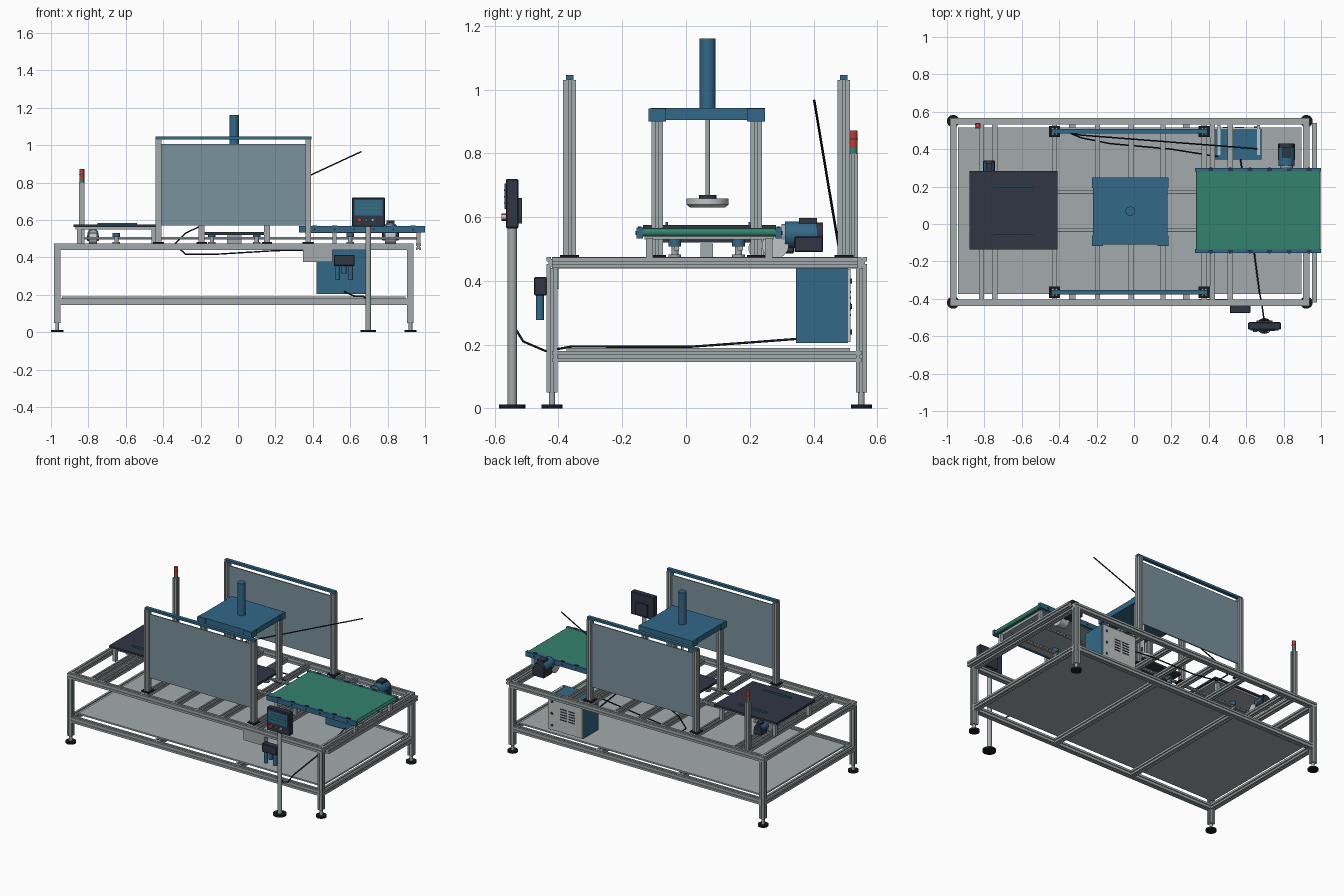
import bpy, bmesh, math
from mathutils import Vector, Matrix

if "Cube" in bpy.data.objects:
    bpy.data.objects.remove(bpy.data.objects["Cube"])


def material(name, r, g, b):
    lin = [(c / 255 / 12.92 if c < 11 else ((c / 255 + 0.055) / 1.055) ** 2.4) for c in (r, g, b)]
    m = bpy.data.materials.new(name)
    m.use_nodes = True
    m.diffuse_color = (*lin, 1)
    m.node_tree.nodes["Principled BSDF"].inputs["Base Color"].default_value = (*lin, 1)
    return m


ALU = material("aluminium", 163, 171, 172)
BLUE = material("machine blue", 50, 104, 136)
PANEL = material("panel grey blue", 122, 146, 158)
GREEN = material("belt green", 51, 130, 108)
DARK = material("charcoal", 48, 54, 68)
BLACK = material("black rubber", 24, 26, 30)
RED = material("signal red", 185, 62, 52)
PALE = material("pale grey", 192, 196, 196)


def finish(name, bm, mat, smooth=False):
    bmesh.ops.recalc_face_normals(bm, faces=bm.faces)
    me = bpy.data.meshes.new(name)
    for f in bm.faces:
        f.smooth = smooth and len(f.verts) == 4
    bm.to_mesh(me)
    bm.free()
    me.materials.append(mat)
    ob = bpy.data.objects.new(name, me)
    bpy.context.collection.objects.link(ob)
    return ob


def box(name, x, y, z, mat, bevel=0):
    """Box from (min, max) pairs on each axis."""
    bm = bmesh.new()
    bmesh.ops.create_cube(bm, size=1)
    for v in bm.verts:
        v.co = Vector([(a + b) / 2 + c * (b - a) for (a, b), c in zip((x, y, z), v.co)])
    if bevel:
        bmesh.ops.bevel(bm, geom=bm.edges[:], offset=bevel, segments=1, affect='EDGES')
    return finish(name, bm, mat)


def rod(name, a, b, r, mat, r2=None, sides=24):
    """Cylinder or cone from point a to point b."""
    a, b = Vector(a), Vector(b)
    bm = bmesh.new()
    bmesh.ops.create_cone(bm, cap_ends=True, segments=sides, radius1=r,
                          radius2=r if r2 is None else r2, depth=(b - a).length)
    rot = Vector((0, 0, 1)).rotation_difference(b - a).to_matrix().to_4x4()
    bmesh.ops.transform(bm, matrix=Matrix.Translation((a + b) / 2) @ rot, verts=bm.verts)
    return finish(name, bm, mat, True)


def beam(name, axis, span, c1, c2, w=0.035, h=None, mat=ALU):
    """Slotted extrusion along an axis; c1, c2 are centres on the other two axes."""
    h = h or w
    s, d = 0.004, 0.006
    side = [(-1, -1, 0, 0), (-s, -1, 1, 0), (-s, -1, 1, d), (s, -1, 1, d), (s, -1, 1, 0)]
    pts = []
    for k in range(4):
        long, short = (w, h) if k % 2 == 0 else (h, w)
        for u, _, slot, depth in side:
            p = Vector((u if slot else -long / 2, -short / 2 + depth))
            pts.append(Matrix.Rotation(k * math.pi / 2, 2) @ p)
    bm = bmesh.new()
    vs = []
    for p in pts:
        co = [c1 + p.x, c2 + p.y]
        co.insert(axis, span[0])
        vs.append(bm.verts.new(co))
    face = bm.faces.new(vs)
    ext = bmesh.ops.extrude_face_region(bm, geom=[face])["geom"]
    move = Vector((0, 0, 0))
    move[axis] = span[1] - span[0]
    bmesh.ops.translate(bm, vec=move, verts=[g for g in ext if isinstance(g, bmesh.types.BMVert)])
    return finish(name, bm, mat)


def cable(name, pts, r=0.004):
    cu = bpy.data.curves.new(name, 'CURVE')
    cu.dimensions = '3D'
    cu.bevel_depth = r
    cu.bevel_resolution = 1
    sp = cu.splines.new('POLY')
    sp.points.add(len(pts) - 1)
    for p, co in zip(sp.points, pts):
        p.co = (*co, 1)
    cu.materials.append(BLACK)
    bpy.context.collection.objects.link(bpy.data.objects.new(name, cu))


# Base frame: legs, levelling feet and rails
XL, XR, YF, YB = -0.967, 0.922, -0.42, 0.55
for x in (XL, XR):
    for y in (YF, YB):
        beam("leg", 2, (0.05, 0.44), x, y)
        rod("foot_pad", (x, y, 0), (x, y, 0.013), 0.033, BLACK)
        rod("foot_stem", (x, y, 0.013), (x, y, 0.05), 0.01, ALU)
    for z in (0.163, 0.457):
        beam("end_rail", 1, (YF, YB), x, z)
for y in (YF, YB):
    beam("top_rail", 0, (XL - 0.017, XR + 0.017), y, 0.457)
    beam("lower_rail", 0, (XL, XR), y, 0.163)
for x in (-0.33, 0.28):
    beam("shelf_crossbar", 1, (YF, YB), x, 0.163)
box("shelf", (-0.94, 0.895), (-0.375, 0.515), (0.18, 0.19), ALU)

# Deck crossbars and long guide bars
for x in (-0.815, -0.745, -0.425, -0.195, -0.015, 0.155, 0.375, 0.42, 0.515, 0.965):
    beam("deck_crossbar", 1, (YF, YB - 0.01), x, 0.457, 0.028, 0.034)
for y in (-0.03, 0.17):
    box("guide_bar", (-0.82, 0.965), (y - 0.008, y + 0.008), (0.495, 0.51), ALU)
    box("guide_strip", (-0.82, 0.965), (y - 0.009, y + 0.009), (0.501, 0.504), DARK)

# Guard walls on both sides
for y in (-0.365, 0.495):
    for x in (-0.425, 0.375):
        beam("guard_post", 2, (0.475, 1.03), x, y, 0.03, 0.04)
        box("guard_base", (x - 0.03, x + 0.03), (y - 0.03, y + 0.03), (0.475, 0.481), BLACK)
    box("guard_panel", (-0.41, 0.36), (y - 0.004, y + 0.004), (0.57, 1.005), PANEL)
    box("guard_top_bar", (-0.44, 0.392), (y - 0.012, y + 0.012), (1.03, 1.045), BLUE)

# Press
PX, PY = -0.02, 0.068
for x in (-0.195, 0.155):
    for y in (-0.09, 0.22):
        beam("press_post", 2, (0.475, 0.905), x, y, 0.03, 0.036)
        box("press_post_base", (x - 0.028, x + 0.028), (y - 0.028, y + 0.028), (0.475, 0.481), BLACK)
        box("press_corner_plate", (x - 0.03, x + 0.03), (y - 0.028, y + 0.028), (0.9, 0.941), BLUE)
box("press_top_plate", (-0.22, 0.18), (-0.11, 0.248), (0.905, 0.942), BLUE)
rod("press_cylinder", (PX, PY, 0.942), (PX, PY, 1.16), 0.025, BLUE)
rod("press_rod", (PX, PY, 0.66), (PX, PY, 0.905), 0.007, ALU)
rod("press_collar", (PX, PY, 0.655), (PX, PY, 0.67), 0.027, DARK)
rod("press_disc", (PX, PY, 0.64), (PX, PY, 0.658), 0.066, PALE)
rod("press_disc_lower", (PX, PY, 0.63), (PX, PY, 0.64), 0.055, PALE, 0.066)
box("press_table", (-0.18, 0.145), (-0.1, 0.235), (0.52, 0.535), DARK)
box("press_table_block", (-0.06, 0.02), (0.045, 0.085), (0.475, 0.518), ALU)

# Pedestals under the tables
for x in (-0.65, -0.14, 0.1, 0.6):
    for y in (-0.035, 0.165):
        rod("pedestal_stem", (x, y, 0.475), (x, y, 0.512), 0.011, ALU)
        rod("pedestal_cap", (x, y, 0.508), (x, y, 0.53), 0.02, BLUE)
        rod("pedestal_base", (x, y, 0.475), (x, y, 0.483), 0.02, ALU)

# Outfeed conveyor with green belt
box("belt", (0.34, 0.99), (-0.135, 0.28), (0.547, 0.566), GREEN)
for x in (0.345, 0.985):
    rod("belt_roller", (x, -0.135, 0.552), (x, 0.28, 0.552), 0.013, GREEN)
box("conveyor_bed", (0.38, 0.96), (-0.13, 0.275), (0.53, 0.547), ALU)
for y, out in ((-0.145, -1), (0.29, 1)):
    box("conveyor_side", (0.325, 1.0), (y - 0.01, y + 0.01), (0.533, 0.567), BLUE)
    for i in range(6):
        x = 0.41 + i * 0.105
        box("side_clip", (x - 0.013, x + 0.013), (y - 0.006, y + 0.006), (0.567, 0.571), DARK)
        rod("side_bolt", (x, y, 0.55), (x, y + out * 0.013, 0.55), 0.006, DARK, sides=8)
    for x in (0.375, 0.515, 0.965):
        box("conveyor_leg", (x - 0.011, x + 0.011), (y - out * 0.03 - 0.011, y - out * 0.03 + 0.011),
            (0.47, 0.535), ALU)

# Infeed table with dark top
box("infeed_top", (-0.88, -0.41), (-0.135, 0.283), (0.562, 0.575), DARK)
box("infeed_bed", (-0.87, -0.42), (-0.125, 0.275), (0.55, 0.562), ALU)
for y in (-0.06, 0.2):
    box("infeed_guide", (-0.75, -0.54), (y - 0.004, y + 0.004), (0.575, 0.584), BLUE)
for x in (-0.85, -0.45):
    for y in (-0.11, 0.255):
        box("infeed_leg", (x - 0.012, x + 0.012), (y - 0.012, y + 0.012), (0.47, 0.552), ALU)


# Drive motors
def motor(x, y, z, s):
    rod("gearbox", (x - 0.03 * s, y - 0.03, z - 0.033 * s), (x + 0.03 * s, y - 0.03, z - 0.033 * s), 0.042 * s, PALE)
    rod("motor_flange", (x, y - 0.01, z), (x, y + 0.015, z), 0.034 * s, ALU)
    rod("motor_body", (x, y, z), (x, y + 0.1 * s, z), 0.042 * s, BLUE)
    rod("motor_fan_cover", (x, y + 0.1 * s, z), (x, y + 0.12 * s, z), 0.038 * s, DARK)
    box("motor_terminal_box", (x - 0.045 * s, x + 0.045 * s), (y + 0.03 * s, y + 0.12 * s),
        (z - 0.055 * s, z - 0.005), DARK, 0.004)
    box("motor_top_box", (x - 0.022 * s, x + 0.022 * s), (y + 0.045 * s, y + 0.1 * s),
        (z + 0.03 * s, z + 0.053 * s), DARK)


motor(0.815, 0.31, 0.545, 1)
motor(-0.775, 0.255, 0.525, 0.7)

# Signal tower
TX, TY = -0.835, 0.525
beam("signal_post", 2, (0.475, 0.8), TX, TY, 0.03)
rod("signal_green", (TX, TY, 0.8), (TX, TY, 0.817), 0.013, GREEN)
rod("signal_red", (TX, TY, 0.817), (TX, TY, 0.872), 0.013, RED)
rod("signal_ring", (TX, TY, 0.843), (TX, TY, 0.847), 0.014, DARK)

# Control cabinet with vented door
box("cabinet", (0.42, 0.682), (0.345, 0.508), (0.205, 0.44), BLUE)
box("cabinet_door", (0.423, 0.679), (0.508, 0.516), (0.208, 0.437), PALE)
for x in (0.455, 0.665):
    box("cabinet_hanger", (x - 0.008, x + 0.008), (0.37, 0.53), (0.44, 0.446), PALE)
for col in (0.5, 0.565):
    for row in range(5):
        z = 0.29 + row * 0.018
        box("vent_slot", (col - 0.024, col + 0.024), (0.515, 0.518), (z, z + 0.007), DARK)
for z in (0.24, 0.32, 0.4):
    rod("door_lock", (0.65, 0.514, z), (0.65, 0.52, z), 0.008, DARK)

# Operator stand and screen
SX, SY = 0.697, -0.545
rod("stand_foot", (SX, SY, 0), (SX, SY, 0.013), 0.042, BLACK)
rod("stand_post", (SX, SY, 0.013), (SX, SY, 0.57), 0.015, ALU)
box("screen_case", (0.61, 0.785), (-0.565, -0.525), (0.565, 0.72), DARK, 0.004)
box("screen_back", (0.655, 0.74), (-0.525, -0.515), (0.58, 0.66), DARK)
box("screen", (0.624, 0.772), (-0.569, -0.564), (0.625, 0.706), BLUE)
for i in range(3):
    z = 0.642 + i * 0.02
    box("screen_line", (0.64, 0.755), (-0.571, -0.568), (z, z + 0.004), GREEN)
for x, mat in ((0.648, RED), (0.685, GREEN), (0.72, PALE)):
    rod("push_button", (x, -0.564, 0.6), (x, -0.578, 0.6), 0.012 if mat is RED else 0.008, mat)

# Air unit and junction box on the front rail
box("junction_box", (0.348, 0.505), (-0.437, -0.4), (0.375, 0.44), ALU)
box("air_unit", (0.512, 0.622), (-0.476, -0.436), (0.355, 0.412), DARK, 0.003)
for x in (0.533, 0.567, 0.602):
    rod("air_bowl", (x, -0.458, 0.31 if x == 0.567 else 0.278), (x, -0.458, 0.357), 0.013, BLUE)

# Cables
cable("overhead_cable", [(-0.34, 0.485, 0.47), (-0.28, 0.475, 0.53), (0.66, 0.402, 0.966)])
cable("deck_cable", [(-0.34, 0.485, 0.47), (-0.28, 0.46, 0.417), (-0.13, 0.43, 0.416), (0.2, 0.4, 0.436), (0.45, 0.36, 0.44)])
cable("floor_cable", [(0.697, -0.535, 0.25), (0.695, -0.51, 0.21), (0.685, -0.44, 0.18), (0.67, -0.36, 0.194),
                      (0.62, 0.02, 0.194), (0.59, 0.2, 0.207), (0.57, 0.345, 0.218)])
